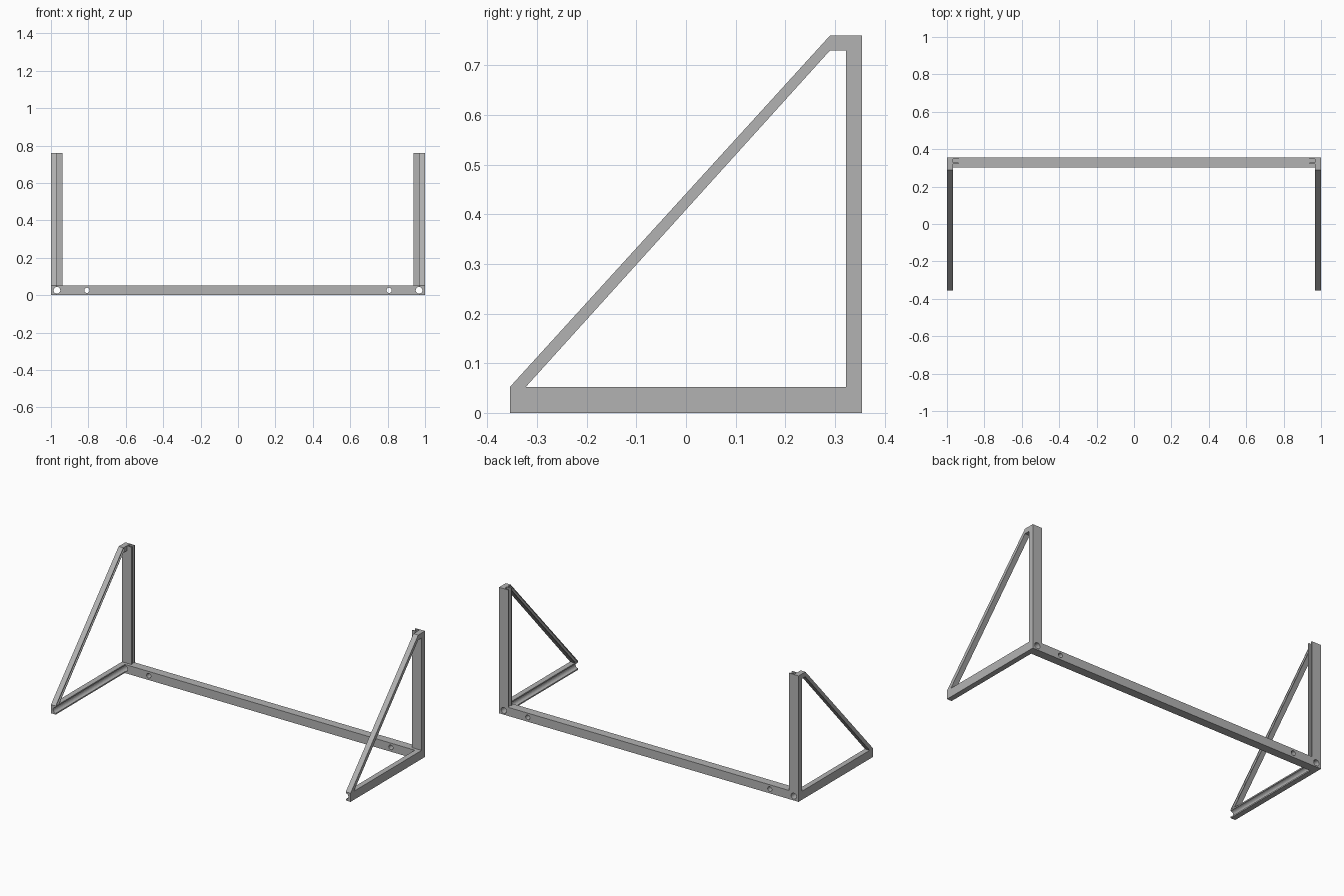
import bpy, bmesh
from math import pi, cos, sin, atan2
from mathutils import Vector

cube = bpy.data.objects.get("Cube")
if cube:
    bpy.data.objects.remove(cube)

GREY = (0.45, 0.45, 0.45, 1)
metal = bpy.data.materials.new("grey metal")
metal.use_nodes = True
metal.diffuse_color = GREY
metal.node_tree.nodes["Principled BSDF"].inputs["Base Color"].default_value = GREY

# Main dimensions
BACK, FRONT, RAIL_FRONT, POST_FRONT = 0.355, -0.355, 0.303, 0.322
RAIL_TOP, TOP = 0.052, 0.76
MID, INNER = 0.968, 0.937      # inner faces of the arms and of the posts
HOLE_Z, HOLE_R = 0.026, 0.018


def prism(name, points, axis, lo, hi):
    """Extrude a 2D outline along an axis; the outline uses the other two axes in order."""
    bm = bmesh.new()

    def place(p, d):
        v = list(p)
        v.insert("xyz".index(axis), d)
        return bm.verts.new(v)
    face = bm.faces.new([place(p, lo) for p in points])
    grown = bmesh.ops.extrude_face_region(bm, geom=[face])
    shift = Vector([hi - lo if a == axis else 0 for a in "xyz"])
    moved = [g for g in grown["geom"] if isinstance(g, bmesh.types.BMVert)]
    bmesh.ops.translate(bm, verts=moved, vec=shift)
    bmesh.ops.recalc_face_normals(bm, faces=bm.faces)
    mesh = bpy.data.meshes.new(name)
    bm.to_mesh(mesh)
    bm.free()
    mesh.materials.append(metal)
    ob = bpy.data.objects.new(name, mesh)
    bpy.context.collection.objects.link(ob)
    return ob


def rect(a0, b0, a1, b1):
    return [(a0, b0), (a1, b0), (a1, b1), (a0, b1)]


def rod(radius, length, location, rotation):
    bpy.ops.mesh.primitive_cylinder_add(vertices=24, radius=radius, depth=length,
                                        location=location, rotation=rotation)
    return bpy.context.object


def cut(ob, cutter):
    mod = ob.modifiers.new("cut", "BOOLEAN")
    mod.operation = "DIFFERENCE"
    mod.solver = "EXACT"
    mod.object = cutter
    bpy.context.view_layer.objects.active = ob
    bpy.ops.object.modifier_apply(modifier=mod.name)
    bpy.data.objects.remove(cutter)


# Rear rail with four bolt holes
rail = prism("rear_rail", rect(RAIL_FRONT, 0, BACK, RAIL_TOP), "x", -1, 1)
for s in (-1, 1):
    for x, r in ((MID, HOLE_R), (0.808, 0.014)):
        cut(rail, rod(r, 0.3, (s * x, BACK, HOLE_Z), (pi / 2, 0, 0)))

for s, side in ((-1, "right"), (1, "left")):
    # Floor arm with a round groove along its inner face
    groove = [(s * (MID + HOLE_R * sin(t)), HOLE_Z + HOLE_R * cos(t))
              for t in (pi * i / 12 for i in range(13))]
    outline = [(s * MID, RAIL_TOP)] + groove + [(s * MID, 0), (s, 0), (s, RAIL_TOP)]
    prism(side + "_floor_arm", outline, "y", FRONT, RAIL_FRONT)

    # Upright post with a slot along its inner face
    outline = [(s * INNER, POST_FRONT), (s, POST_FRONT), (s, BACK), (s * INNER, BACK),
               (s * INNER, 0.347), (s * MID, 0.347), (s * MID, 0.33), (s * INNER, 0.33)]
    prism(side + "_post", outline, "z", RAIL_TOP, TOP)

    # Diagonal brace with its flat head, grooved along the inner face
    outline = [(FRONT, RAIL_TOP), (-0.323, RAIL_TOP), (0.29, 0.73),
               (POST_FRONT, 0.73), (POST_FRONT, TOP), (0.29, TOP)]
    brace = prism(side + "_brace", outline, "x", s * MID, s)
    low, high = Vector((s * MID, -0.339, RAIL_TOP)), Vector((s * MID, 0.29, 0.745))
    run = high - low
    tilt = atan2(run.y, run.z)
    cut(brace, rod(0.007, run.length * 1.02, (low + high) / 2, (-tilt, 0, 0)))
